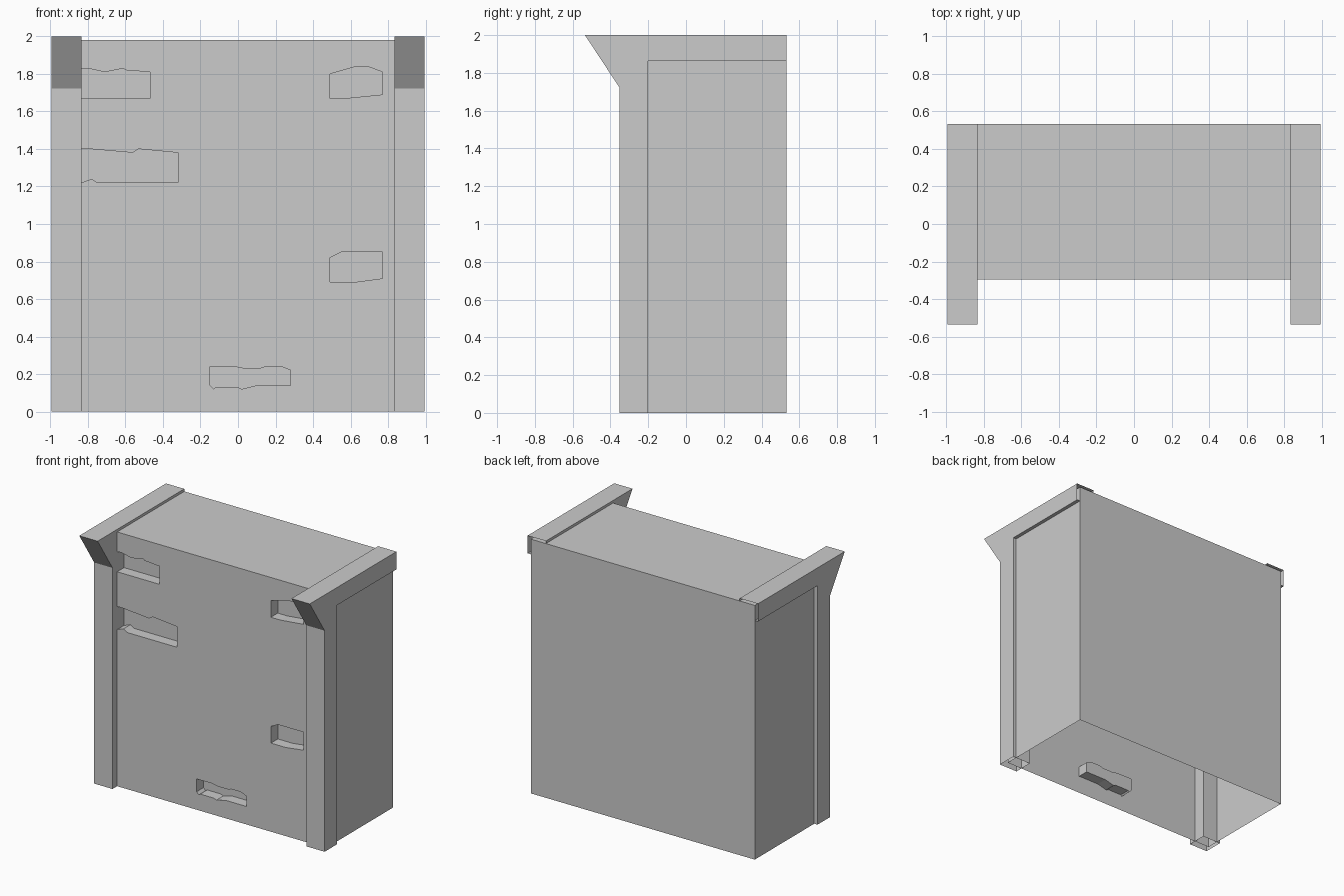
import bpy
import bmesh
from mathutils import Vector

default_cube = bpy.data.objects.get("Cube")
if default_cube:
    bpy.data.objects.remove(default_cube, do_unlink=True)

# One plain stone colour
stone = bpy.data.materials.new("stone_grey")
stone.use_nodes = True
stone.diffuse_color = (0.6, 0.6, 0.6, 1)
stone.node_tree.nodes["Principled BSDF"].inputs["Base Color"].default_value = (0.6, 0.6, 0.6, 1)

HALF_WALL = 0.965
WALL_TOP = 1.98
FRONT = -0.295
BACK = 0.532
INNER, OUTER = 0.835, 0.993
RECESS_DEPTH = 0.085


def add_prism(bm, points, offset):
    """Extrude a closed flat outline into a solid prism."""
    face = bm.faces.new([bm.verts.new(p) for p in points])
    result = bmesh.ops.extrude_face_region(bm, geom=[face])
    moved = [v for v in result["geom"] if isinstance(v, bmesh.types.BMVert)]
    bmesh.ops.translate(bm, verts=moved, vec=Vector(offset))


def finish(name, bm):
    bmesh.ops.recalc_face_normals(bm, faces=bm.faces[:])
    mesh = bpy.data.meshes.new(name)
    bm.to_mesh(mesh)
    bm.free()
    mesh.materials.append(stone)
    obj = bpy.data.objects.new(name, mesh)
    bpy.context.collection.objects.link(obj)
    return obj


def open_faces(obj, rule):
    """Remove the faces that meet the rule, leaving an open shell."""
    bm = bmesh.new()
    bm.from_mesh(obj.data)
    bm.normal_update()
    doomed = [f for f in bm.faces if rule(f)]
    bmesh.ops.delete(bm, geom=doomed, context="FACES")
    bm.to_mesh(obj.data)
    bm.free()


def is_base(face):
    return face.normal.z < -0.9 and face.calc_center_median().z < 0.01


def is_rear_end(face):
    return face.normal.y > 0.9 and face.calc_center_median().y > BACK - 0.02


# Main wall block
bm = bmesh.new()
outline = [(-HALF_WALL, FRONT, 0), (HALF_WALL, FRONT, 0),
           (HALF_WALL, FRONT, WALL_TOP), (-HALF_WALL, FRONT, WALL_TOP)]
add_prism(bm, outline, (0, BACK - FRONT, 0))
wall = finish("wall_block", bm)

# Worn brick recesses in the front, as (x, z) outlines
recesses = [
    # upper left
    [(-.9, 1.82), (-.8, 1.83), (-.71, 1.81), (-.61, 1.83), (-.6, 1.82),
     (-.47, 1.81), (-.47, 1.67), (-.9, 1.67)],
    # middle left
    [(-.9, 1.4), (-.79, 1.4), (-.56, 1.38), (-.53, 1.4), (-.32, 1.38),
     (-.32, 1.22), (-.75, 1.22), (-.78, 1.24), (-.81, 1.23), (-.83, 1.22),
     (-.9, 1.22)],
    # upper right
    [(.49, 1.8), (.63, 1.84), (.69, 1.84), (.77, 1.81), (.77, 1.69),
     (.57, 1.67), (.49, 1.67)],
    # lower right
    [(.49, .82), (.55, .85), (.77, .85), (.77, .71), (.62, .69), (.49, .69)],
    # bottom centre
    [(-.15, .24), (-.02, .24), (.03, .23), (.12, .23), (.15, .24), (.23, .24),
     (.28, .22), (.28, .14), (.1, .14), (.02, .12), (0, .13), (-.12, .13),
     (-.13, .12), (-.15, .14)],
]
bm = bmesh.new()
for shape in recesses:
    add_prism(bm, [(x, FRONT - 0.1, z) for x, z in shape],
              (0, 0.1 + RECESS_DEPTH, 0))
cutter = finish("recess_cutter", bm)
cutter.hide_render = True

carve = wall.modifiers.new("carve", "BOOLEAN")
carve.operation = "DIFFERENCE"
carve.solver = "EXACT"
carve.object = cutter
bpy.context.view_layer.objects.active = wall
bpy.ops.object.modifier_apply(modifier=carve.name)
bpy.data.objects.remove(cutter, do_unlink=True)
open_faces(wall, is_base)

# Side posts with a flared beam over the top, as a (y, z) profile
profile = [(-.352, 0), (-.352, 1.722), (-.535, 2), (BACK, 2),
           (BACK, 1.862), (-.2, 1.862), (-.2, 0)]
for name, side in (("left_post", 1), ("right_post", -1)):
    bm = bmesh.new()
    add_prism(bm, [(side * INNER, y, z) for y, z in profile],
              (side * (OUTER - INNER), 0, 0))
    post = finish(name, bm)
    open_faces(post, lambda f: is_base(f) or is_rear_end(f))
